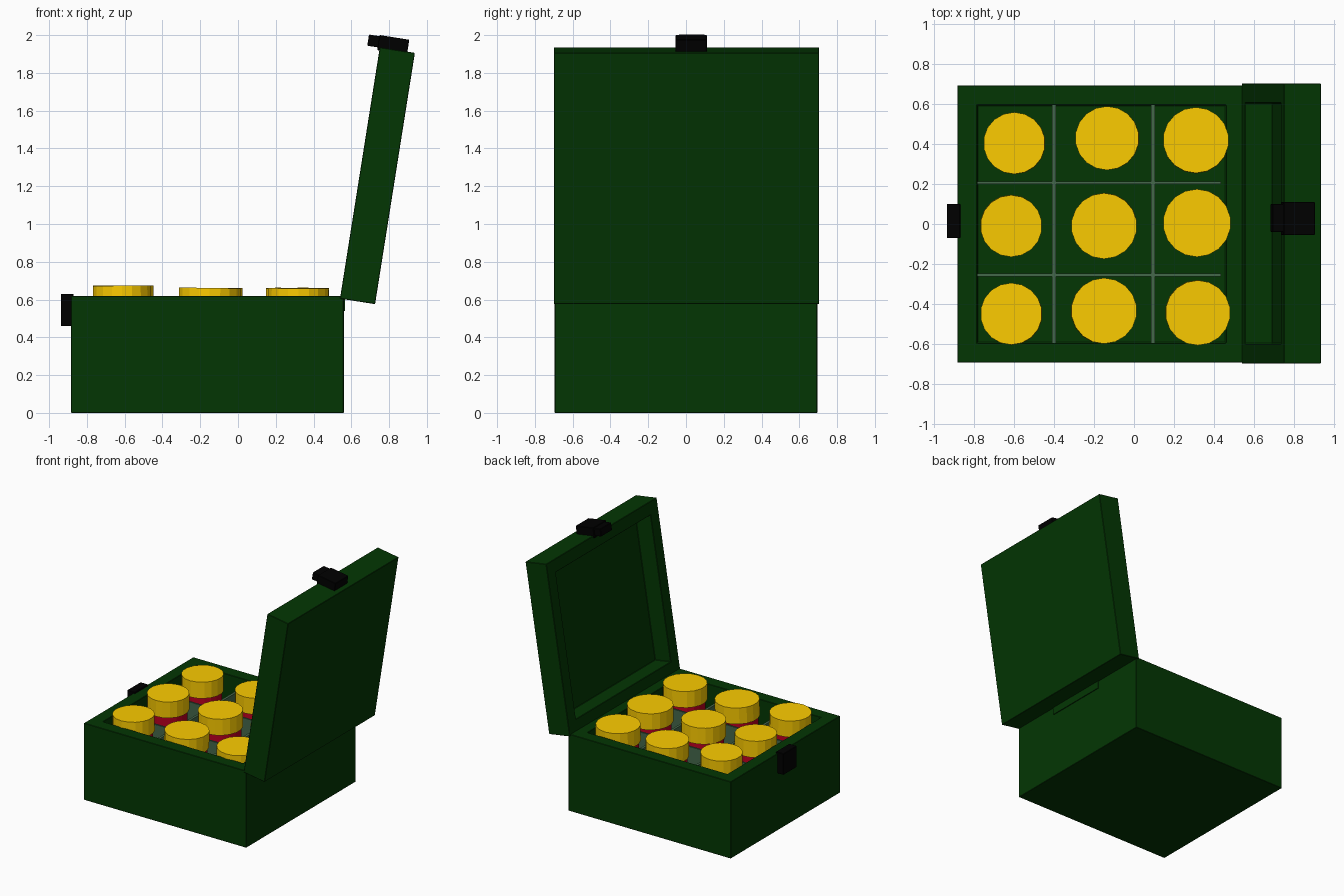
import bpy, bmesh, random
from math import radians
from mathutils import Matrix, Vector

if "Cube" in bpy.data.objects:
    bpy.data.objects.remove(bpy.data.objects["Cube"])

random.seed(4)


def material(name, rgb):
    m = bpy.data.materials.new(name)
    m.diffuse_color = (*rgb, 1)
    m.use_nodes = True
    m.node_tree.nodes["Principled BSDF"].inputs["Base Color"].default_value = m.diffuse_color
    return m


GREEN = material("green_paint", (0.001, 0.037, 0.001))
BLACK = material("black_metal", (0.0, 0.0, 0.0))
GOLD = material("brass", (0.97, 0.60, 0.0))
RED = material("red_shell", (0.5, 0.0, 0.015))
GREY = material("divider_grey", (0.06, 0.14, 0.07))

# Lid frame: hinge corner of the opened lid, leaning back 9 degrees
LID = Matrix.Translation((0.54, 0, 0.605)) @ Matrix.Rotation(radians(9), 4, 'Y')


def finish(bm, name, mat, frame=None):
    me = bpy.data.meshes.new(name)
    bmesh.ops.recalc_face_normals(bm, faces=bm.faces)
    bm.to_mesh(me)
    bm.free()
    ob = bpy.data.objects.new(name, me)
    bpy.context.collection.objects.link(ob)
    me.materials.append(mat)
    if frame:
        ob.matrix_world = frame
    return ob


def box_bm(lo, hi):
    bm = bmesh.new()
    lo, hi = Vector(lo), Vector(hi)
    size = hi - lo
    bmesh.ops.create_cube(bm, size=1, matrix=Matrix.Translation((lo + hi) / 2) @ Matrix.Diagonal((*size, 1)))
    return bm


def add_bevel(ob, width):
    mod = ob.modifiers.new("bevel", 'BEVEL')
    mod.width, mod.segments = width, 1


def box(name, lo, hi, mat, frame=None, bevel=0.0):
    ob = finish(box_bm(lo, hi), name, mat, frame)
    if bevel:
        add_bevel(ob, bevel)
    return ob


def tray(name, lo, hi, open_dir, wall, depth, frame=None):
    """Box with one face inset and pushed inwards."""
    bm = box_bm(lo, hi)
    d = Vector(open_dir)
    bm.normal_update()
    face = max(bm.faces, key=lambda f: f.normal.dot(d))
    bmesh.ops.inset_region(bm, faces=[face], thickness=wall, use_even_offset=True)
    new = bmesh.ops.extrude_discrete_faces(bm, faces=[face])["faces"][0]
    bmesh.ops.translate(bm, vec=-d * depth, verts=new.verts)
    ob = finish(bm, name, GREEN, frame)
    add_bevel(ob, 0.003)
    return ob


def cylinder(name, r, z0, z1, mat, frame):
    bm = bmesh.new()
    bmesh.ops.create_cone(bm, cap_ends=True, segments=18, radius1=r, radius2=r, depth=z1 - z0,
                          matrix=Matrix.Translation((0, 0, (z0 + z1) / 2)))
    return finish(bm, name, mat, frame)


# Case body and opened lid
tray("case_body", (-0.885, -0.695, 0), (0.56, 0.695, 0.618), (0, 0, 1), 0.1, 0.52)
tray("case_lid", (0, -0.70, 0), (0.188, 0.705, 1.347), (-1, 0, 0), 0.1, 0.14, LID)

# Latch halves
box("lid_latch_plate", (-0.011, -0.055, 1.33), (0.148, 0.11, 1.411), BLACK, LID, 0.003)
box("lid_latch_hook", (-0.067, -0.04, 1.345), (0.0, 0.10, 1.405), BLACK, LID, 0.003)
box("body_latch", (-0.938, -0.07, 0.46), (-0.87, 0.10, 0.63), BLACK, None, 0.003)

# Hinge under the lid at the back of the body
box("hinge_leaf", (0.55, -0.28, 0.54), (0.567, 0.25, 0.60), GREEN)

# Dividers
for i, y in enumerate((0.207, -0.255)):
    box(f"long_divider_{i}", (-0.785, y - 0.007, 0.09), (0.435, y + 0.007, 0.53), GREY)
for i, x in enumerate((-0.40, 0.095)):
    box(f"cross_divider_{i}", (x - 0.01, -0.6, 0.09), (x + 0.01, 0.6, 0.525), GREY)

# Shells: x, y, radius of each brass cap, slightly tilted
shells = [(-0.60, 0.405, .155), (-0.135, 0.43, .16), (0.31, 0.42, .165),
          (-0.615, -0.01, .155), (-0.15, -0.01, .165), (0.315, 0.005, .17),
          (-0.615, -0.45, .155), (-0.15, -0.435, .165), (0.32, -0.445, .163)]
for i, (x, y, r) in enumerate(shells):
    top = 0.672 if x < -0.5 else 0.66
    frame = (Matrix.Translation((x, y, top)) @ Matrix.Rotation(radians(random.uniform(-1, 1)), 4, 'X')
             @ Matrix.Rotation(radians(random.uniform(-1, 1)), 4, 'Y'))
    cylinder(f"shell_cap_{i}", r, -0.13, 0, GOLD, frame)
    cylinder(f"shell_tube_{i}", r - 0.012, 0.10 - top, -0.12, RED, frame)
